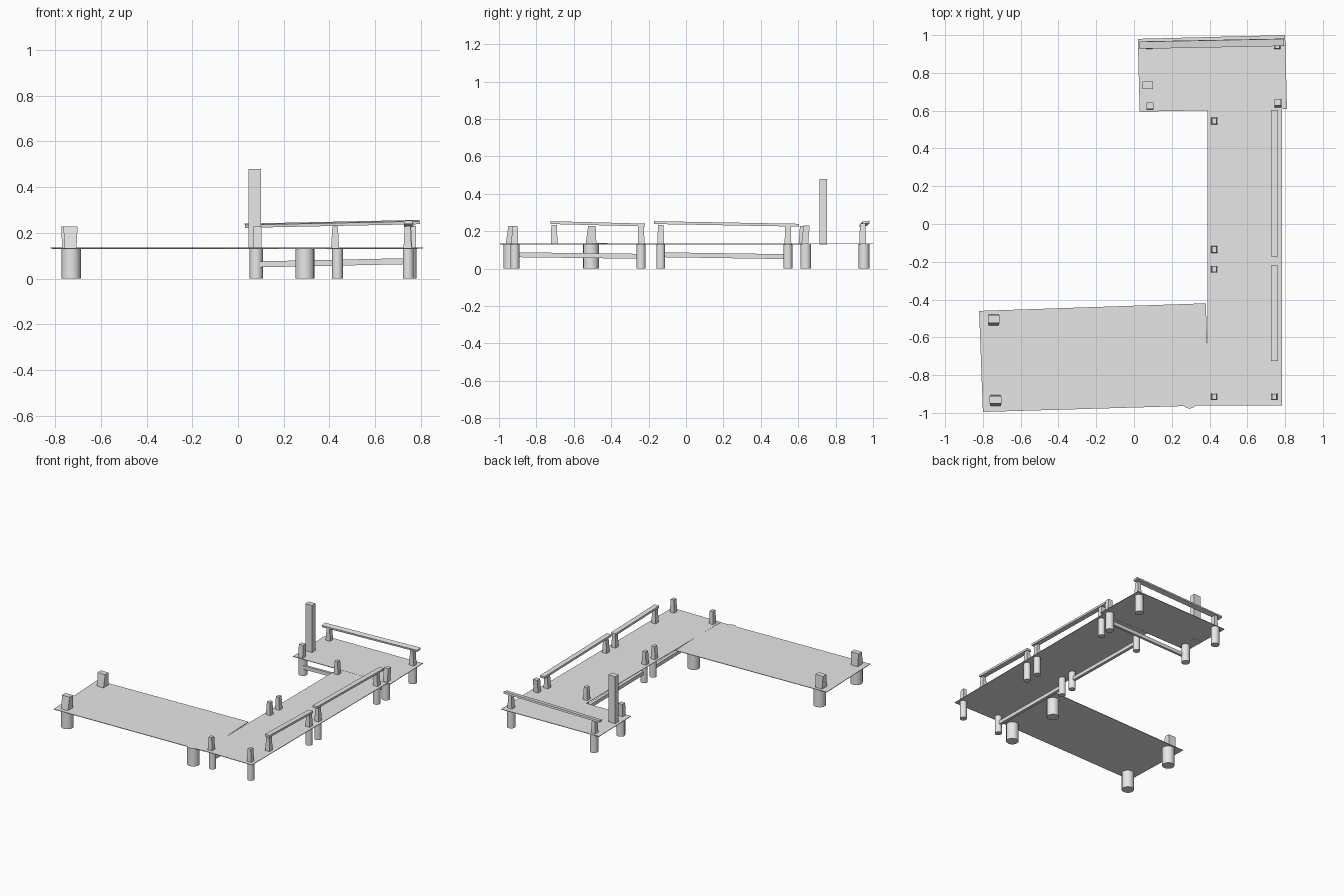
import bpy
import bmesh
import math
from mathutils import Vector

cube = bpy.data.objects.get("Cube")
if cube:
    bpy.data.objects.remove(cube, do_unlink=True)

grey = bpy.data.materials.new("plain grey")
grey.use_nodes = True
tone = (0.8, 0.8, 0.8, 1)
grey.diffuse_color = tone
grey.node_tree.nodes["Principled BSDF"].inputs["Base Color"].default_value = tone

DECK = 0.134


def finish(bm, name):
    bmesh.ops.recalc_face_normals(bm, faces=bm.faces)
    mesh = bpy.data.meshes.new(name)
    bm.to_mesh(mesh)
    bm.free()
    mesh.materials.append(grey)
    obj = bpy.data.objects.new(name, mesh)
    bpy.context.collection.objects.link(obj)
    return obj


def loft(name, lower, upper):
    """Closed solid between two matching four-point loops."""
    bm = bmesh.new()
    a = [bm.verts.new(p) for p in lower]
    b = [bm.verts.new(p) for p in upper]
    bm.faces.new(a[::-1])
    bm.faces.new(b)
    for i in range(4):
        j = (i + 1) % 4
        bm.faces.new((a[i], a[j], b[j], b[i]))
    return finish(bm, name)


def rect(x, y, z, w, d):
    return [(x + sx * w / 2, y + sy * d / 2, z)
            for sx, sy in ((-1, -1), (1, -1), (1, 1), (-1, 1))]


def deck(name, corners, thick=0.004):
    loft(name, [(x, y, z - thick) for x, y, z in corners], corners)


def pile(name, x, y, r):
    bm = bmesh.new()
    bmesh.ops.create_cone(bm, cap_ends=True, segments=16, radius1=r, radius2=r, depth=DECK - 0.002)
    bmesh.ops.translate(bm, verts=bm.verts, vec=(x, y, (DECK - 0.002) / 2))
    obj = finish(bm, name)
    bpy.context.view_layer.objects.active = obj
    obj.select_set(True)
    bpy.ops.object.shade_smooth_by_angle(angle=math.radians(35))
    obj.select_set(False)


def upright(name, x, y, top=0.228, foot=(0.036, 0.036), head=(0.024, 0.03), lean=(0, 0)):
    loft(name, rect(x, y, DECK - 0.004, *foot),
         rect(x + lean[0], y + lean[1], top, *head))


def beam(name, start, end, width, height, roll=0):
    """Rectangular bar between two centre points, rolled about its length."""
    a, b = Vector(start), Vector(end)
    along = (b - a).normalized()
    side = along.cross(Vector((0, 0, 1))).normalized()
    up = side.cross(along)
    s = (side * math.cos(roll) + up * math.sin(roll)) * width / 2
    u = (up * math.cos(roll) - side * math.sin(roll)) * height / 2
    ring = [s + u, u - s, -s - u, s - u]
    loft(name, [a + p for p in ring], [b + p for p in ring])


# Walkway decks
deck("main_deck", rect(0.587, -0.175, DECK, 0.395, 1.57))
deck("back_deck", [(0.03, 0.595, 0.135), (0.81, 0.61, 0.135),
                   (0.80, 1.0, 0.135), (0.02, 0.98, 0.135)])
deck("side_deck", [(-0.80, -0.995, 0.133), (0.40, -0.96, 0.132),
                   (0.38, -0.42, 0.136), (-0.82, -0.46, 0.135)])

# Main deck piles and inner uprights
rows = (-0.915, -0.24, -0.135, 0.545)
for i, y in enumerate(rows):
    pile(f"inner_pile_{i}", 0.435, y, 0.024)
    pile(f"outer_pile_{i}", 0.745, y, 0.024)
    upright(f"inner_upright_{i}", 0.425, y)

# Outer uprights and sloping handrails
upright("outer_corner_upright", 0.742, -0.915)
for i, y in enumerate((-0.705, *rows[1:])):
    upright(f"rail_upright_{i}", 0.745, y, top=0.232)
beam("front_handrail", (0.745, -0.725, 0.246), (0.745, -0.22, 0.233), 0.037, 0.015)
beam("middle_handrail", (0.745, -0.172, 0.246), (0.745, 0.603, 0.232), 0.037, 0.015)

# Low braces under the inner edge
beam("front_brace", (0.435, -0.9, 0.074), (0.435, -0.25, 0.066), 0.022, 0.026)
beam("middle_brace", (0.435, -0.125, 0.074), (0.435, 0.54, 0.064), 0.022, 0.026)

# Back deck piles, uprights, rail and brace
for i, (x, y) in enumerate(((0.08, 0.64), (0.753, 0.64), (0.08, 0.952), (0.753, 0.952))):
    pile(f"back_pile_{i}", x, y, 0.029)
upright("back_left_upright", 0.762, 0.635, top=0.23, head=(0.035, 0.033), lean=(0, 0.01))
upright("back_right_upright", 0.085, 0.62, top=0.228, head=(0.035, 0.033), lean=(0, 0.006))
for i, x in enumerate((0.08, 0.758)):
    upright(f"back_rail_upright_{i}", x, 0.945, top=0.228 + 0.012 * i)
beam("back_handrail", (0.03, 0.947, 0.231), (0.795, 0.962, 0.247), 0.038, 0.013, roll=-0.15)
beam("back_brace", (0.09, 0.625, 0.062), (0.75, 0.63, 0.076), 0.018, 0.026)

# Tall mooring post
loft("tall_post", rect(0.073, 0.735, 0.13, 0.054, 0.04), rect(0.073, 0.735, 0.48, 0.054, 0.04))

# Side deck piles and end uprights
for i, y in enumerate((-0.935, -0.508)):
    pile(f"side_end_pile_{i}", -0.73, y, 0.042)
    pile(f"side_near_pile_{i}", 0.293, y, 0.042)
    upright(f"side_upright_{i}", -0.733 - 0.01 * i, y, foot=(0.052, 0.058),
            head=(0.062, 0.04), lean=(0, 0.005))
